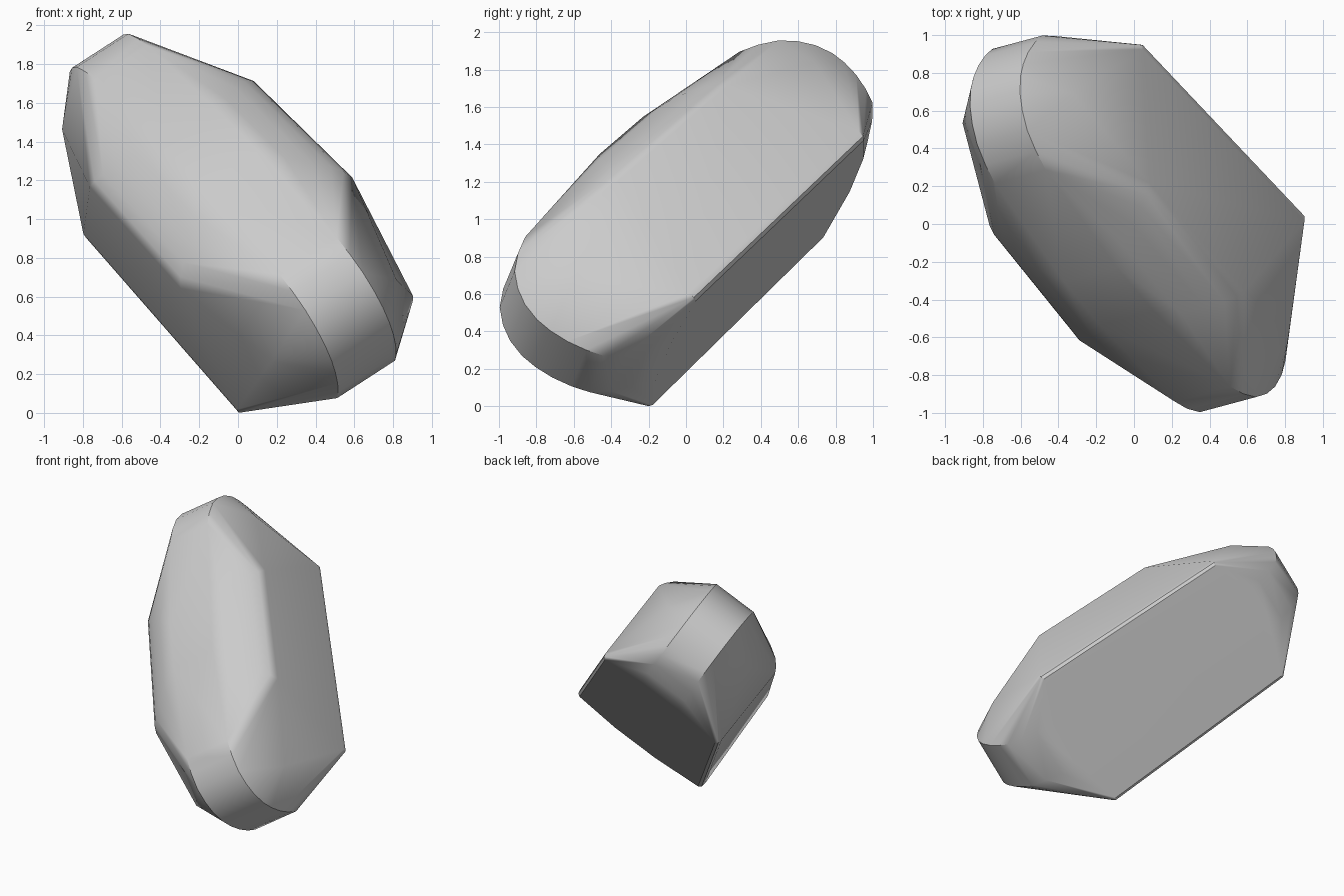
import bpy, bmesh, math
from mathutils import Vector

cube = bpy.data.objects.get("Cube")
if cube:
    bpy.data.objects.remove(cube)

# Stone's own tilted axes: length, width, height
LONG = Vector((-0.544, 0.603, 0.584)).normalized()
WIDE = Vector((0.82, 0.22, 0.53)).normalized()
TALL = Vector((-0.19, -0.765, 0.614)).normalized()
MID_LONG, MID_BODY, MID_BAND, BASE = 0.635, 0.508, 0.525, 0.137
TAPER = 0.05    # the upper end is slightly slimmer

# Rounded end profile of the central band: (half length, height)
band = [(0.86, BASE), (0.98, 0.2), (1.09, 0.262), (1.18, 0.335),
        (1.222, 0.42), (1.255, 0.52), (1.27, 0.62), (1.268, 0.71),
        (1.24, 0.81), (1.19, 0.895), (1.115, 0.975), (1.01, 1.035),
        (0.9, 1.075), (0.18, 1.152)]
# Each row: (half length, half width, height, centre)
rows = [(h, 0.172, z, MID_BAND) for h, z in band]
body = [(0.75, 0.508, BASE), (0.758, 0.528, 0.152), (0.759, 0.534, 0.185),  # base edge
        (0.455, 0.528, 0.885), (0.43, 0.502, 0.935), (0.4, 0.457, 0.988),
        (0.35, 0.38, 1.045), (0.28, 0.28, 1.105),                          # shoulder
        (1.035, 0.373, 0.69)]                                             # corner facet
rows += [(*row, MID_BODY) for row in body]

# Convex stone mirrored in length and width
bm = bmesh.new()
for half_long, half_wide, height, centre in rows:
    for end in (-1, 1):
        slim = 1 - TAPER * end * half_long
        for side in (-1, 1):
            bm.verts.new(LONG * (MID_LONG + end * half_long)
                         + WIDE * (centre + side * half_wide * slim)
                         + TALL * (BASE + (height - BASE) * slim))
bmesh.ops.convex_hull(bm, input=bm.verts)
loose = [v for v in bm.verts if not v.link_faces]
bmesh.ops.delete(bm, geom=loose, context="VERTS")
bmesh.ops.dissolve_limit(bm, angle_limit=math.radians(1),
                         verts=bm.verts, edges=bm.edges)
bmesh.ops.recalc_face_normals(bm, faces=bm.faces)

mesh = bpy.data.meshes.new("stone")
bm.to_mesh(mesh)
bm.free()
stone = bpy.data.objects.new("stone", mesh)
bpy.context.collection.objects.link(stone)

# Plain grey
grey = bpy.data.materials.new("stone grey")
grey.use_nodes = True
colour = (0.6, 0.6, 0.6, 1)
grey.diffuse_color = colour
grey.node_tree.nodes["Principled BSDF"].inputs["Base Color"].default_value = colour
mesh.materials.append(grey)

# Soft edges between flat facets
bpy.context.view_layer.objects.active = stone
stone.select_set(True)
bpy.ops.object.shade_smooth_by_angle(angle=math.radians(35))
soften = stone.modifiers.new("soft facets", "WEIGHTED_NORMAL")
soften.keep_sharp = True
